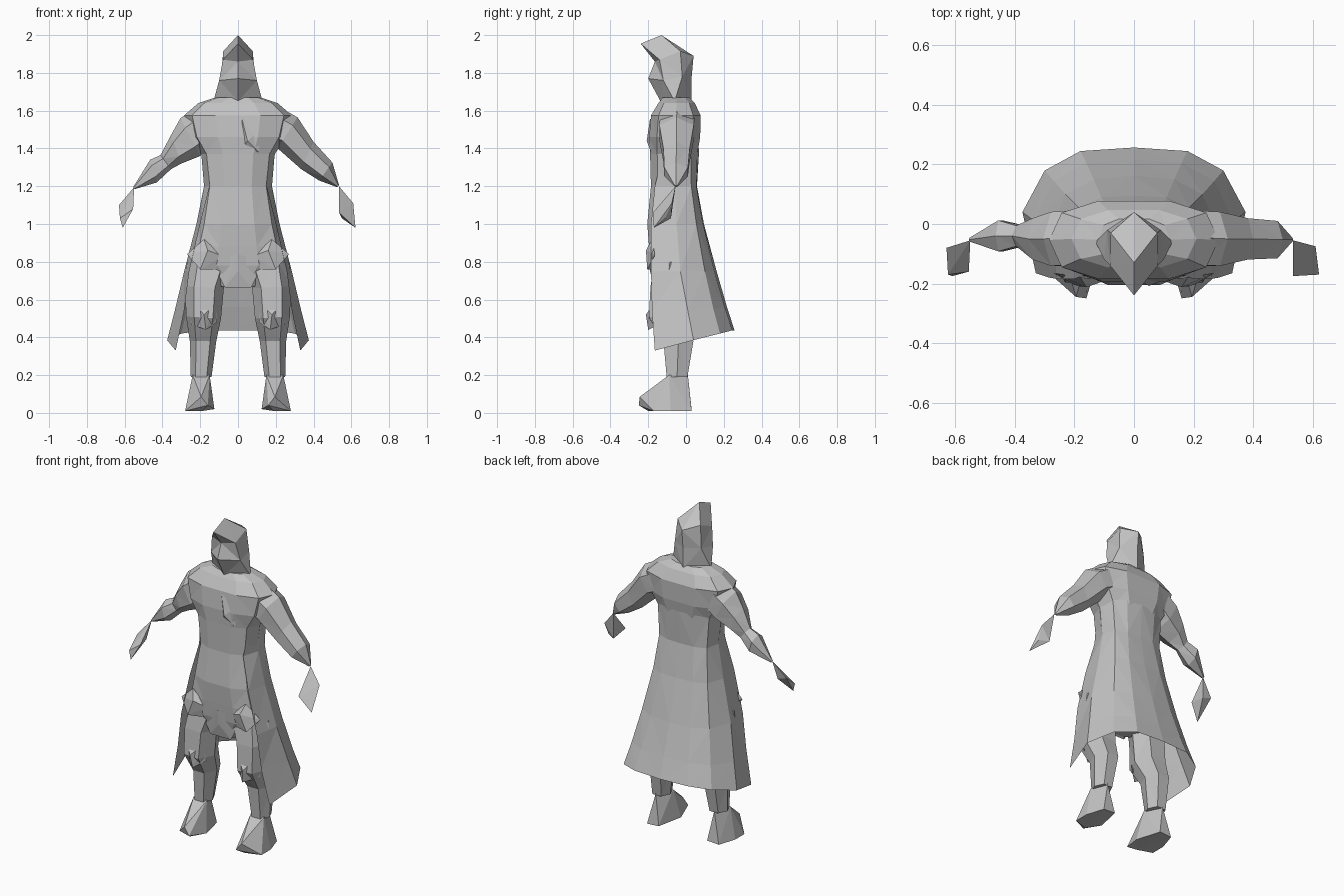
import bpy, bmesh, math

cloth = bpy.data.materials.new("grey cloth")
cloth.diffuse_color = (0.54, 0.54, 0.54, 1)


def finish(name, bm, closed=True):
    bmesh.ops.remove_doubles(bm, verts=bm.verts, dist=0.0005)
    if closed:
        bmesh.ops.recalc_face_normals(bm, faces=bm.faces)
    bmesh.ops.triangulate(bm, faces=bm.faces)
    me = bpy.data.meshes.new(name)
    bm.to_mesh(me)
    bm.free()
    me.materials.append(cloth)
    ob = bpy.data.objects.new(name, me)
    bpy.context.collection.objects.link(ob)
    return ob


def loft(name, rows, n=6, power=1.0, side=1):
    """Skin rings given as (x1, z1, x2, z2, y_front, y_back)."""
    bm = bmesh.new()
    rings = []
    for x1, z1, x2, z2, yf, yb in rows:
        ring = []
        for i in range(n):
            a = 2 * math.pi * i / n
            c, s = math.cos(a), math.sin(a)
            c = math.copysign(abs(c) ** power, c)
            s = math.copysign(abs(s) ** power, s)
            ring.append(bm.verts.new((
                side * ((x1 + x2) / 2 + c * (x1 - x2) / 2),
                (yf + yb) / 2 + s * (yb - yf) / 2,
                (z1 + z2) / 2 + c * (z1 - z2) / 2)))
        rings.append(ring)
    for a, b in zip(rings, rings[1:]):
        for i in range(n):
            j = (i + 1) % n
            bm.faces.new((a[i], a[j], b[j], b[i]))
    bm.faces.new(rings[0])
    bm.faces.new(rings[-1])
    return finish(name, bm)


def hull(name, pts, side=1):
    bm = bmesh.new()
    for x, y, z in pts:
        bm.verts.new((side * x, y, z))
    bmesh.ops.convex_hull(bm, input=bm.verts)
    loose = [v for v in bm.verts if not v.link_faces]
    bmesh.ops.delete(bm, geom=loose, context='VERTS')
    return finish(name, bm)


# Torso, from neck to hips
torso_rows = [(1.67, .12, -.125, .02), (1.64, .21, -.15, .05), (1.575, .285, -.19, .083),
              (1.46, .255, -.20, .08), (1.37, .195, -.195, .065), (1.2, .175, -.19, .05),
              (1.0, .21, -.21, .06), (.88, .24, -.20, .03), (.78, .26, -.19, .01),
              (.67, .10, -.16, -.03)]
loft("torso", [(w, z, -w, z, f, b) for z, w, f, b in torso_rows], 10, .75)

# Hood with a pointed peak and recessed face (half outline, mirrored)
hood_pts = [(0, -.13, 2.0), (0, -.24, 1.955), (.08, -.14, 1.87), (.078, -.03, 1.915),
            (0, .04, 1.89), (0, -.165, 1.86), (.10, -.12, 1.76), (0, -.20, 1.77),
            (0, -.135, 1.65), (.13, -.06, 1.65), (0, .03, 1.65), (0, .03, 1.78),
            (.09, -.02, 1.78)]
hood_faces = [(0, 1, 2), (0, 2, 3), (0, 3, 4), (1, 5, 2), (5, 7, 6), (5, 6, 2), (7, 8, 6),
              (8, 9, 6), (2, 6, 12), (2, 12, 3), (3, 12, 11, 4), (6, 9, 12),
              (12, 9, 10, 11)]
bm = bmesh.new()
for side in (1, -1):
    vs = [bm.verts.new((side * x, y, z)) for x, y, z in hood_pts]
    for f in hood_faces:
        bm.faces.new([vs[i] for i in f])
finish("hood", bm)

# Long coat: grows out of the upper back, open at the front, flaring to the hem
coat_rows = [
    [(.17, -.12, 1.38), (.195, -.06, 1.38), (.175, .025, 1.39), (.10, .06, 1.40), (0, .07, 1.40)],
    [(.15, -.165, 1.2), (.18, -.06, 1.2), (.163, .028, 1.2), (.09, .055, 1.2), (0, .058, 1.2)],
    [(.20, -.185, 1.0), (.22, -.05, 1.0), (.185, .055, 1.0), (.11, .09, 1.0), (0, .095, 1.0)],
    [(.258, -.185, .75), (.285, -.03, .75), (.23, .10, .75), (.135, .15, .75), (0, .162, .75)],
    [(.285, -.18, .54), (.335, .01, .54), (.27, .145, .55), (.16, .205, .56), (0, .217, .56)],
    [(.33, -.165, .33), (.375, .04, .385), (.30, .18, .42), (.18, .245, .437), (0, .257, .437)]]
bm = bmesh.new()
grid = []
for half in coat_rows:
    full = half + [(-x, y, z) for x, y, z in half[-2::-1]]
    grid.append([bm.verts.new(p) for p in full])
for a, b in zip(grid, grid[1:]):
    for i in range(len(a) - 1):
        bm.faces.new((a[i], b[i], b[i + 1], a[i + 1]))
bmesh.ops.recalc_face_normals(bm, faces=bm.faces)
back = max(bm.faces, key=lambda f: f.calc_center_median().y)
if back.normal.y < 0:
    bmesh.ops.reverse_faces(bm, faces=bm.faces)
finish("coat_skirt", bm, closed=False)

# Sleeves taper from the shoulder to a pinched wrist
right_arm = [(.20, 1.63, .16, 1.42, -.15, .06), (.315, 1.565, .21, 1.40, -.155, .055),
             (.40, 1.435, .335, 1.29, -.13, .03), (.50, 1.325, .43, 1.23, -.125, .02),
             (.535, 1.205, .525, 1.195, -.06, -.045)]
left_arm = [(.20, 1.63, .16, 1.40, -.15, .06), (.305, 1.56, .20, 1.36, -.155, .055),
            (.355, 1.47, .30, 1.32, -.13, .03), (.41, 1.365, .355, 1.29, -.08, .0),
            (.465, 1.34, .43, 1.22, -.10, .02), (.555, 1.195, .545, 1.185, -.06, -.045)]
hands = {1: [(.535, -.055, 1.2), (.61, -.075, 1.11), (.622, -.17, .98), (.605, -.11, 1.03),
             (.535, -.175, 1.06), (.55, -.08, 1.03)],
         -1: [(.55, -.055, 1.195), (.63, -.08, 1.10), (.61, -.175, .98), (.57, -.08, 1.08),
              (.555, -.16, 1.08), (.625, -.17, 1.03)]}
for label, side, rows in (("right", 1, right_arm), ("left", -1, left_arm)):
    loft(label + "_sleeve", rows, 6, 1, side)
    hull(label + "_hand", hands[side], side)

    # Trouser leg
    loft(label + "_leg", [(.27, .80, .02, .80, -.18, .01), (.28, .67, .075, .66, -.20, .0),
                          (.275, .51, .09, .50, -.21, .01), (.255, .38, .115, .38, -.13, .05),
                          (.25, .19, .14, .19, -.11, .015)], 6, .9, side)

    # Boot: narrow heel and a flaring toe
    hull(label + "_boot", [(.15, -.09, .20), (.24, -.09, .20), (.20, .01, .20),
                           (.165, .03, .015), (.245, .03, .01), (.28, -.08, .01),
                           (.125, -.13, .02), (.16, -.25, .04), (.28, -.17, .01),
                           (.195, -.245, .085), (.19, -.20, .01)], side)

    # Belt pouch
    hull(label + "_pouch", [(.18, -.18, .92), (.08, -.185, .83), (.27, -.165, .84),
                            (.16, -.212, .86), (.20, -.205, .76), (.12, -.18, .76)], side)

    # Knee guard
    hull(label + "_knee_guard", [(.12, -.17, .58), (.24, -.16, .59), (.18, -.212, .52),
                                 (.11, -.15, .48), (.25, -.14, .47), (.17, -.20, .44)], side)

# Lapel folded over the chest
hull("lapel", [(.02, -.19, 1.56), (.12, -.18, 1.50), (.11, -.185, 1.38),
               (.05, -.208, 1.44), (.03, -.185, 1.41)])

# Lower front flap between the thighs
hull("front_flap", [(-.14, -.17, .80), (.14, -.17, .80), (0, -.20, .84), (-.07, -.17, .665),
                    (.07, -.17, .665), (0, -.19, .75), (0, -.10, .70)])
